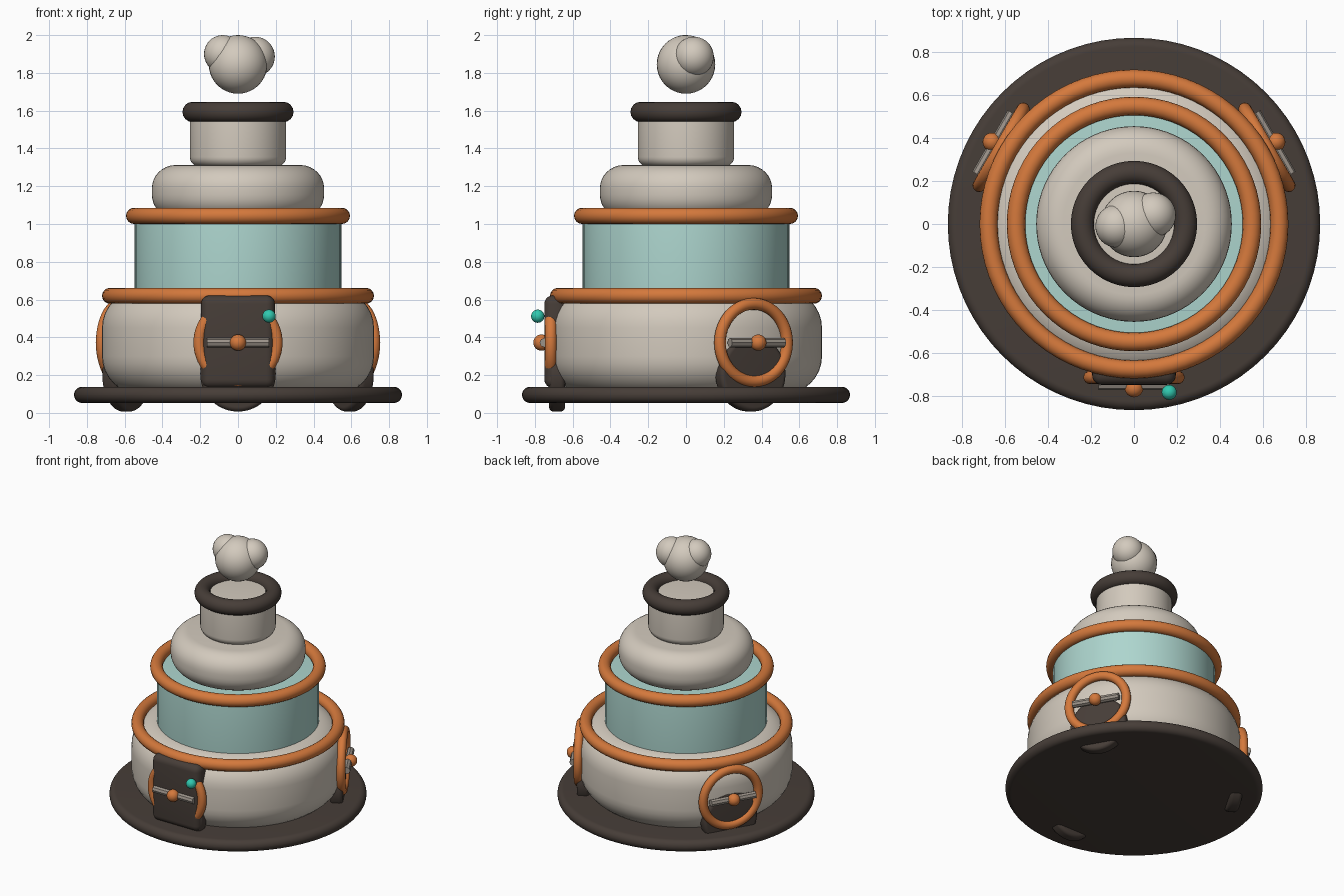
import bpy, bmesh, math
from mathutils import Matrix

if "Cube" in bpy.data.objects:
    bpy.data.objects.remove(bpy.data.objects["Cube"])


def mat(name, rgb):
    m = bpy.data.materials.new(name)
    m.diffuse_color = (*rgb, 1)
    m.use_nodes = True
    m.node_tree.nodes["Principled BSDF"].inputs["Base Color"].default_value = m.diffuse_color
    return m


CREAM = mat("cream", (0.65, 0.59, 0.51))
ORANGE = mat("copper orange", (0.66, 0.19, 0.045))
AQUA = mat("pale aqua", (0.42, 0.67, 0.62))
DARK = mat("dark brown", (0.062, 0.047, 0.039))
GREY = mat("warm grey", (0.33, 0.29, 0.25))
TEAL = mat("bright teal", (0.03, 0.58, 0.43))


def finish(name, bm, material, matrix=None, smooth=40):
    bmesh.ops.recalc_face_normals(bm, faces=bm.faces)
    me = bpy.data.meshes.new(name)
    bm.to_mesh(me)
    bm.free()
    me.materials.append(material)
    ob = bpy.data.objects.new(name, me)
    bpy.context.collection.objects.link(ob)
    if matrix:
        ob.matrix_world = matrix
    bpy.ops.object.select_all(action='DESELECT')
    ob.select_set(True)
    bpy.context.view_layer.objects.active = ob
    if smooth:
        bpy.ops.object.shade_smooth_by_angle(angle=math.radians(smooth))
    return ob


def lathe(name, profile, material, matrix=None, closed=False, steps=72):
    """Spin an (r, z) profile round the z axis."""
    bm = bmesh.new()
    vs = [bm.verts.new((r, 0, z)) for r, z in profile]
    pairs = list(zip(vs, vs[1:])) + ([(vs[-1], vs[0])] if closed else [])
    es = [bm.edges.new(p) for p in pairs]
    bmesh.ops.spin(bm, geom=vs + es, cent=(0, 0, 0), axis=(0, 0, 1),
                   angle=2 * math.pi, steps=steps, use_duplicate=False)
    bmesh.ops.remove_doubles(bm, verts=bm.verts, dist=1e-5)
    return finish(name, bm, material, matrix)


def drum(name, r, z0, z1, b, material, matrix=None, n=8):
    """Cylinder with rounded rims."""
    arc = [math.pi / 2 * i / n for i in range(n + 1)]
    p = [(0, z0)]
    p += [(r - b + b * math.sin(a), z0 + b - b * math.cos(a)) for a in arc]
    p += [(r - b + b * math.cos(a), z1 - b + b * math.sin(a)) for a in arc]
    p += [(0, z1)]
    return lathe(name, p, material, matrix)


def ring(name, major, minor, z, material, matrix=None):
    n = 16
    p = [(major + minor * math.cos(2 * math.pi * i / n),
          z + minor * math.sin(2 * math.pi * i / n)) for i in range(n)]
    return lathe(name, p, material, matrix, closed=True)


def ball(name, r, loc, material, turn=Matrix()):
    bm = bmesh.new()
    bmesh.ops.create_uvsphere(bm, u_segments=32, v_segments=20, radius=r)
    return finish(name, bm, material, turn @ Matrix.Translation(loc))


# Stacked body
drum("base_plate", 0.868, 0.053, 0.138, 0.042, DARK)
drum("lower_tank", 0.72, 0.10, 0.65, 0.2, CREAM)
ring("lower_band", 0.678, 0.042, 0.62, ORANGE)
drum("middle_tank", 0.547, 0.60, 1.03, 0.03, AQUA)
ring("upper_band", 0.55, 0.043, 1.043, ORANGE)
drum("upper_dome", 0.456, 1.03, 1.312, 0.125, CREAM)
drum("chimney", 0.255, 1.305, 1.60, 0.05, CREAM)
ring("chimney_rim", 0.24, 0.054, 1.593, DARK)

# Smoke puffs
ball("smoke_main", 0.155, (0, 0, 1.845), CREAM)
ball("smoke_left", 0.1, (-0.08, -0.01, 1.9), CREAM)
ball("smoke_right", 0.105, (0.09, 0.042, 1.886), CREAM)

# Three handwheels with feet, spaced evenly round the tank
face_out = Matrix.Rotation(math.pi / 2, 4, 'X')
for i, side in enumerate(("front", "right", "left")):
    turn = Matrix.Rotation(2 * math.pi / 3 * i, 4, 'Z')

    def at(z):
        return turn @ Matrix.Translation((0, 0, z)) @ face_out

    drum(side + "_foot", 0.2, 0.64, 0.725, 0.025, DARK, at(0.207))
    ring(side + "_handwheel", 0.205, 0.031, 0.715, ORANGE, at(0.372))
    ball(side + "_hub", 0.043, (0, -0.765, 0.372), ORANGE, turn)
    bm = bmesh.new()
    bmesh.ops.create_cone(bm, cap_ends=True, segments=8, radius1=0.025,
                          radius2=0.025, depth=0.33)
    bar = turn @ Matrix.Translation((0, -0.75, 0.372)) @ Matrix.Rotation(math.pi / 2, 4, 'Y')
    finish(side + "_crossbar", bm, GREY, bar, smooth=0)

# Front door with rounded edges, and its knob
bm = bmesh.new()
bmesh.ops.create_cube(bm, size=1)
bmesh.ops.scale(bm, vec=(0.39, 0.12, 0.49), verts=bm.verts)
bmesh.ops.bevel(bm, geom=bm.edges[:], offset=0.045, segments=5, profile=0.5,
                affect='EDGES')
finish("front_door", bm, DARK, Matrix.Translation((0, -0.69, 0.377)))
ball("door_knob", 0.035, (0.164, -0.785, 0.512), TEAL)
